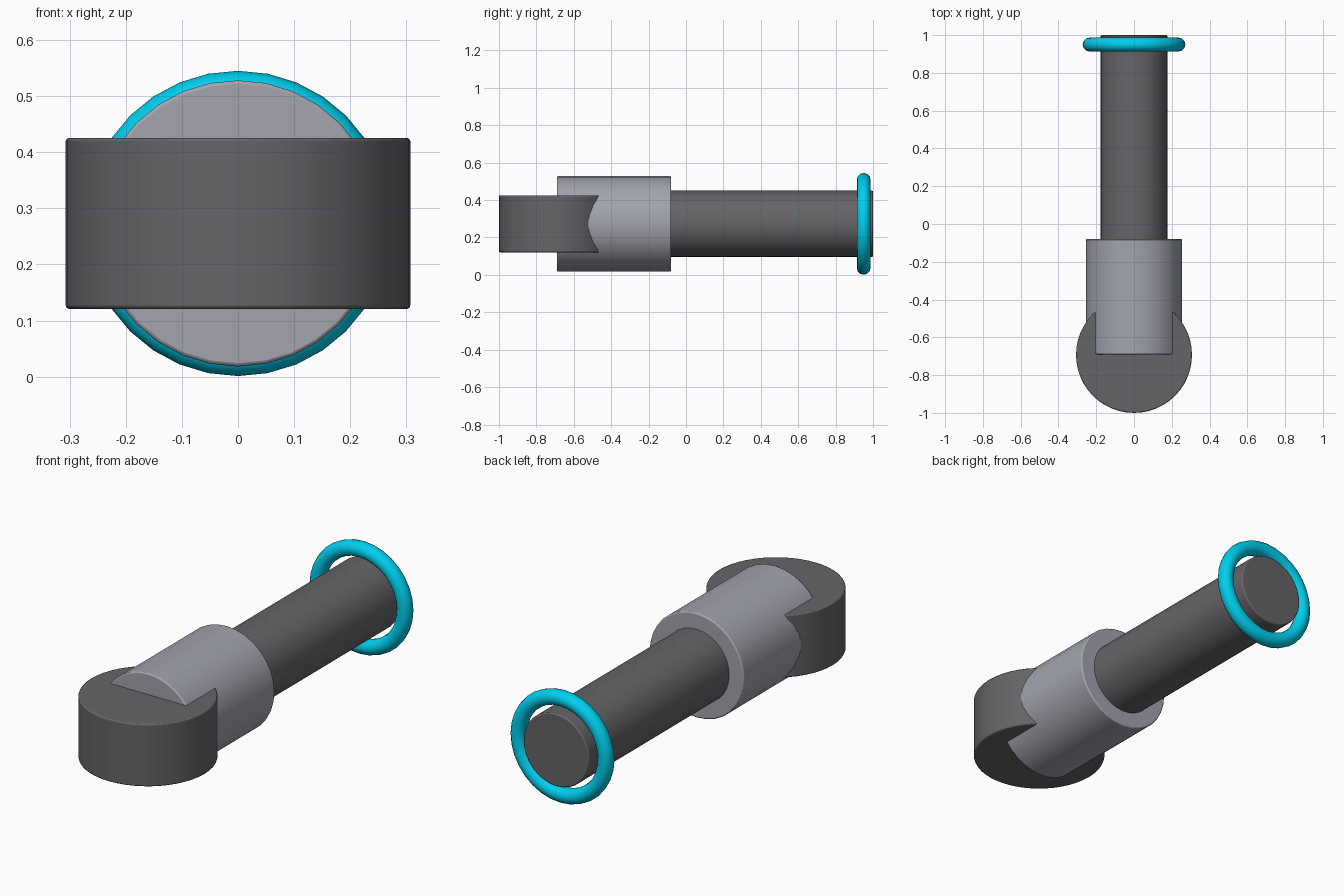
import bpy
import math

if "Cube" in bpy.data.objects:
    bpy.data.objects.remove(bpy.data.objects["Cube"])

AXIS_Z = 0.273  # height of the common horizontal axis


def material(name, color):
    mat = bpy.data.materials.new(name)
    mat.diffuse_color = (*color, 1)
    mat.use_nodes = True
    mat.node_tree.nodes["Principled BSDF"].inputs["Base Color"].default_value = mat.diffuse_color
    return mat


dark = material("dark_grey", (0.13, 0.13, 0.14))
light = material("light_grey", (0.36, 0.37, 0.42))
cyan = material("cyan", (0.0, 0.62, 0.85))


def cylinder(name, radius, depth, location, along_y, mat, bevel):
    rot = (math.pi / 2, 0, 0) if along_y else (0, 0, 0)
    bpy.ops.mesh.primitive_cylinder_add(vertices=32 if along_y else 48, radius=radius,
                                        depth=depth, location=location, rotation=rot)
    ob = bpy.context.object
    ob.name = name
    ob.data.materials.append(mat)
    mod = ob.modifiers.new("edge_bevel", 'BEVEL')
    mod.width = bevel
    mod.segments = 2
    mod.limit_method = 'ANGLE'
    mod.angle_limit = math.radians(40)
    bpy.ops.object.shade_smooth_by_angle(angle=math.radians(40))
    return ob


# Upright elbow drum at the front
cylinder("elbow_drum", 0.307, 0.305, (0, -0.693, AXIS_Z), False, dark, 0.006)

# Thick sleeve running out of the drum
cylinder("sleeve", 0.255, 0.61, (0, -0.385, AXIS_Z), True, light, 0.006)

# Long thinner shaft
start, end = -0.12, 1.0
cylinder("shaft", 0.177, end - start, (0, (start + end) / 2, AXIS_Z), True, dark, 0.006)

# Loose ring around the end of the shaft
bpy.ops.mesh.primitive_torus_add(major_radius=0.235, minor_radius=0.037,
                                 major_segments=32, minor_segments=12,
                                 location=(0, 0.95, AXIS_Z), rotation=(math.pi / 2, 0, 0))
ring = bpy.context.object
ring.name = "end_ring"
ring.data.materials.append(cyan)
bpy.ops.object.shade_smooth()
